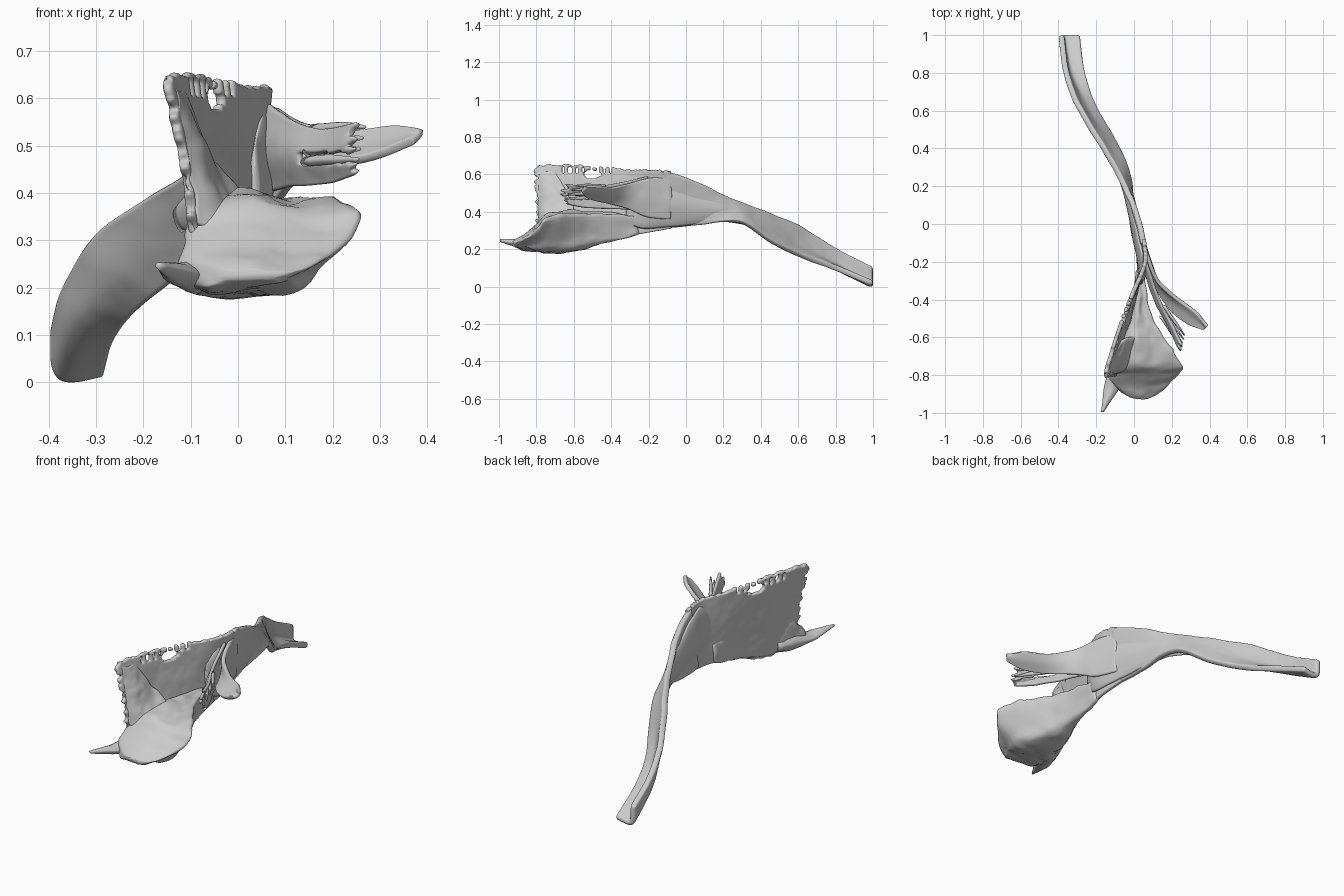
import bpy, bmesh, random
from math import sin, pi
from mathutils import Vector, noise

if "Cube" in bpy.data.objects:
    bpy.data.objects.remove(bpy.data.objects["Cube"])

random.seed(4)


def spline(pts, n, closed=False):
    """Catmull-Rom through pts, n steps per span."""
    out, m = [], len(pts)
    for i in range(m if closed else m - 1):
        if closed:
            a, b, c, d = (pts[(i + k) % m] for k in (-1, 0, 1, 2))
        else:
            b, c = pts[i], pts[i + 1]
            a = pts[i - 1] if i else b * 2 - c
            d = pts[i + 2] if i + 2 < m else c * 2 - b
        for s in range(n):
            t = s / n
            out.append(0.5 * (2 * b + (c - a) * t + (2 * a - 5 * b + 4 * c - d) * t * t
                              + (3 * b - a - 3 * c + d) * t ** 3))
    if not closed:
        out.append(pts[-1].copy())
    return out


def surface(name, rows, n=8, m=8, thick=0.02, ring=False, rough=0.004, jag=0.0, ragged_top=0.0,
            hole=None):
    """Skin control rows; thickened sheet, or capped solid when ring is set."""
    rows = [spline([Vector(p) for p in r], m, ring) for r in rows]
    cols = [spline(list(c), n) for c in zip(*rows)]
    for p in cols[0]:
        p.z += random.uniform(-1, 1) * ragged_top
    for c in cols:
        c[0] += (c[0] - c[2]).normalized() * random.uniform(-1, 1) * jag
        for p in c:
            k = noise.noise(p * 11) + 0.5 * noise.noise(p * 27)
            p += Vector((0.7, 0.3, 0.7)) * k * rough
    bm = bmesh.new()
    grid = [[bm.verts.new(p) for p in c] for c in cols]
    nc, nr = len(cols), len(cols[0])
    for i in range(nc if ring else nc - 1):
        i2 = (i + 1) % nc
        for j in range(nr - 1):
            mid = (cols[i][j] + cols[i2][j + 1]) / 2
            if not (hole and hole(mid)):
                bm.faces.new((grid[i][j], grid[i2][j], grid[i2][j + 1], grid[i][j + 1]))
    if ring:
        bm.faces.new([g[0] for g in grid])
        bm.faces.new([g[-1] for g in reversed(grid)])
    bmesh.ops.recalc_face_normals(bm, faces=bm.faces)
    me = bpy.data.meshes.new(name)
    bm.to_mesh(me)
    bm.free()
    ob = bpy.data.objects.new(name, me)
    bpy.context.collection.objects.link(ob)
    for p in me.polygons:
        p.use_smooth = True
    if not ring:
        mod = ob.modifiers.new("thickness", "SOLIDIFY")
        mod.thickness, mod.offset = thick, 0
        mod = ob.modifiers.new("round", "SUBSURF")
        mod.levels = mod.render_levels = 1


def blade(stations):
    """Upright strips from (y, top x, top z, bottom x, bottom z, bow)."""
    return [[(xt, y, zt), ((xt + xb) / 2 - b, y, (zt + zb) / 2 - 1.3 * b), (xb, y, zb)]
            for y, xt, zt, xb, zb, b in stations]


def rod(stations):
    """Diamond rings, rounded by the spline, from (x, y, z, half width, half height)."""
    return [[(x - w, y, z), (x, y, z + h), (x + w, y, z), (x, y, z - h)]
            for x, y, z, w, h in stations]


def flange(stations, bow):
    """Strips from (x, y, top z, bottom z, lean); bow hollows them, lean tips the foot forward."""
    return [[(x, y, zt), (x - bow - k / 2, y - bow - k / 2, (zt + zb) / 2), (x - k, y - k, zb)]
            for x, y, zt, zb, k in stations]


# Perforations near the upper margin of the plate
def plate_hole(p):
    slot = ((p.y + .5) / .05) ** 2 + ((p.z - .6) / .02) ** 2 < 1
    pits = -.67 < p.y < -.40 and abs(p.z - .622) < .016 and sin(p.y * 170) > .45
    return slot or pits


# Tall front plate and twisting rear shaft
surface("tall_plate", blade([
    (-.80, -.155, .65, -.09, .23, -.01), (-.62, -.10, .65, -.05, .205, 0),
    (-.42, -.03, .635, .01, .245, 0), (-.22, .055, .625, .025, .285, 0),
    (-.08, .055, .62, .01, .31, 0)]),
    n=18, m=20, thick=.022, jag=.02, ragged_top=.008, hole=plate_hole)
surface("rear_shaft", blade([
    (-.11, .055, .62, .01, .31, 0), (.04, .02, .57, -.015, .325, 0),
    (.2, -.05, .49, -.02, .345, 0), (.31, -.11, .44, -.045, .335, 0),
    (.46, -.20, .385, -.115, .235, .005), (.62, -.295, .315, -.205, .16, .015),
    (.8, -.36, .205, -.26, .10, .03), (1, -.385, .105, -.285, .02, .04)]),
    n=7, m=8, thick=.03)

# Thick core that stiffens the middle of the shaft
surface("shaft_core", rod([
    (.035, -.32, .42, .008, .08), (.05, -.22, .45, .03, .14), (.025, -.08, .45, .032, .13),
    (-.01, .08, .425, .028, .09), (-.05, .22, .405, .026, .06), (-.12, .37, .355, .018, .04)]),
    ring=True, n=6, m=5)

# Flaring lower shelf: one profile scaled to (y, left, right, low, high)
profile = [(0, .15), (.17, 0), (.62, .05), (.76, .3), (1, .88), (.65, .9), (.3, 1), (0, .85)]
surface("lower_shelf", [
    [(a + (b - a) * u, y - bow * (b - a) * sin(pi * u), lo + (hi - lo) * v) for u, v in profile]
    for y, a, b, lo, hi, bow in [
        (-.25, .015, .05, .28, .38, 0), (-.45, -.005, .08, .23, .40, 0),
        (-.6, -.05, .16, .187, .41, 0), (-.74, -.095, .25, .18, .39, 0),
        (-.785, -.105, .245, .188, .335, .05), (-.83, -.11, .20, .197, .285, .1),
        (-.875, -.08, .16, .205, .255, .15), (-.905, -.04, .12, .215, .24, .15)]],
    ring=True, n=7, m=6, rough=.016)

# Pointed process at the front left corner
surface("front_spike", rod([
    (-.065, -.66, .235, .025, .03), (-.085, -.76, .23, .045, .045), (-.115, -.86, .225, .043, .026),
    (-.142, -.93, .235, .024, .018), (-.168, -.995, .245, .008, .008)]),
    ring=True, n=5, m=4)

# Buttress running down the plate onto the shelf: (z, left x, right x, right y)
surface("plate_buttress", [
    [(a, -.785, z), ((a + b) / 2 + .01, -.74, z - .01), (b, y, z)] for z, a, b, y in [
        (.63, -.145, -.125, -.71), (.52, -.12, -.078, -.64),
        (.44, -.105, -.035, -.60), (.33, -.09, .06, -.60)]],
    n=9, m=8, thick=.02, rough=.016)

# Side flange: inner trough with a ragged tip, and outer pointed blade
surface("flange_inner", flange([
    (.255, -.64, .55, .44, 0), (.19, -.51, .535, .42, 0),
    (.125, -.38, .55, .415, 0), (.065, -.20, .59, .40, 0)], .015),
    n=8, m=9, thick=.016, jag=.03, hole=lambda p: p.y < -.45 and abs(p.z - .475) < .01)
surface("flange_outer", flange([
    (.387, -.545, .535, .512, .015), (.34, -.475, .54, .475, .055), (.24, -.40, .53, .455, .05),
    (.13, -.31, .55, .42, .015), (.08, -.20, .58, .37, .005), (.04, -.08, .58, .36, 0)], -.006),
    n=6, m=8, thick=.02)

# Small splinters on the flange tip
for i in range(4):
    x, y, z = .268 - .005 * i, -.59 - .02 * i, .54 - .023 * i
    surface(f"splinter_{i + 1}", rod([(x - .11, y + .16, z - .005, .011, .011),
                                      (x - .05, y + .07, z, .010, .010),
                                      (x, y, z, .004, .004)]), ring=True, n=4, m=3)
